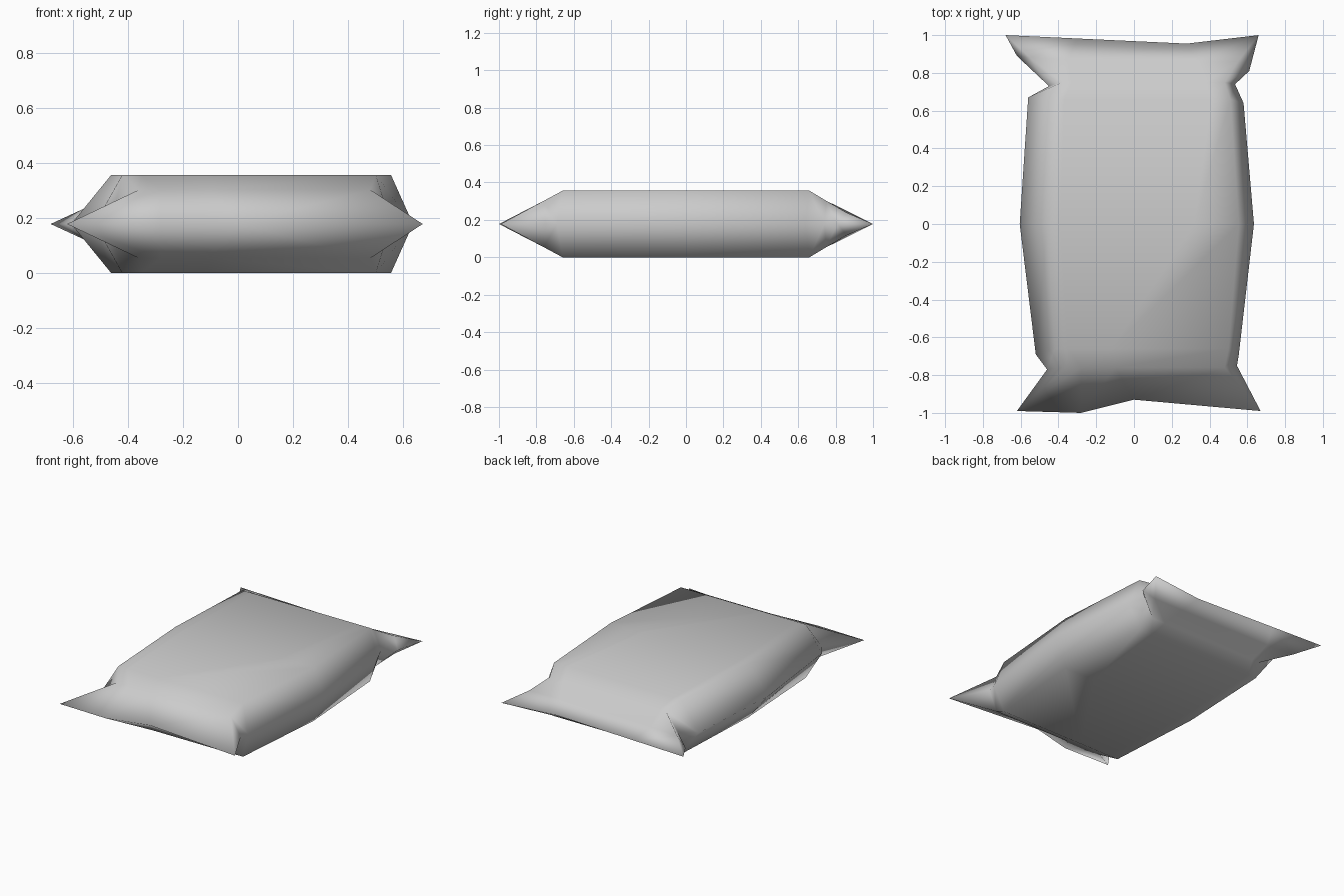
import bpy
import bmesh

cube = bpy.data.objects.get("Cube")
if cube:
    bpy.data.objects.remove(cube)

MID = 0.178  # height of the side ridges and end seals

# Rows from front seal to back seal. Each row: left-hand ridge, corner, inner
# point, then inner point, corner, ridge as (x, y), with the bulge half height.
ROWS = [
    (0, [(-.62, -.99), (-.62, -.99), (-.28, -1), (0, -.93), (.67, -.99), (.67, -.99)]),
    (.124, [(-.46, -.77), (-.36, -.76), (-.28, -.76), (-.1, -.76), (.48, -.76), (.545, -.75)]),
    (.178, [(-.52, -.69), (-.42, -.66), (-.35, -.66), (-.12, -.66), (.5, -.66), (.555, -.69)]),
    (.178, [(-.605, 0), (-.46, 0), (-.39, 0), (.32, 0), (.555, 0), (.635, 0)]),
    (.178, [(-.56, .67), (-.43, .66), (-.37, .66), (.41, .66), (.51, .66), (.58, .64)]),
    (.124, [(-.45, .73), (-.38, .75), (-.33, .75), (.38, .75), (.48, .75), (.535, .74)]),
    (.06, [(-.62, .89), (-.55, .88), (-.35, .87), (.33, .86), (.55, .86), (.61, .81)]),
    (0, [(-.68, 1), (-.68, 1), (-.3, .982), (.28, .955), (.66, 1), (.66, 1)]),
]


def add_sheet(bm, side):
    """Skin the rows as the upper (1) or lower (-1) sheet of the bag."""
    grid = []
    for bulge, points in ROWS:
        row = []
        for i, (x, y) in enumerate(points):
            z = MID if i in (0, len(points) - 1) else MID + side * bulge
            row.append(bm.verts.new((x, y, z)))
        grid.append(row)
    for a, b in zip(grid, grid[1:]):
        for i in range(len(a) - 1):
            bm.faces.new((a[i], a[i + 1], b[i + 1], b[i]))


# Filled bag: two sheets welded along the ridges and seals
bm = bmesh.new()
for side in (1, -1):
    add_sheet(bm, side)
bmesh.ops.remove_doubles(bm, verts=bm.verts, dist=0.0005)
bmesh.ops.recalc_face_normals(bm, faces=bm.faces)
for face in bm.faces:
    face.smooth = True
mesh = bpy.data.meshes.new("pillow_bag")
bm.to_mesh(mesh)
bm.free()
bag = bpy.data.objects.new("pillow_bag", mesh)
bpy.context.collection.objects.link(bag)

# Plain grey wrapper
grey = (0.6, 0.6, 0.6, 1)
mat = bpy.data.materials.new("wrapper_grey")
mat.use_nodes = True
mat.diffuse_color = grey
mat.node_tree.nodes["Principled BSDF"].inputs["Base Color"].default_value = grey
mesh.materials.append(mat)
